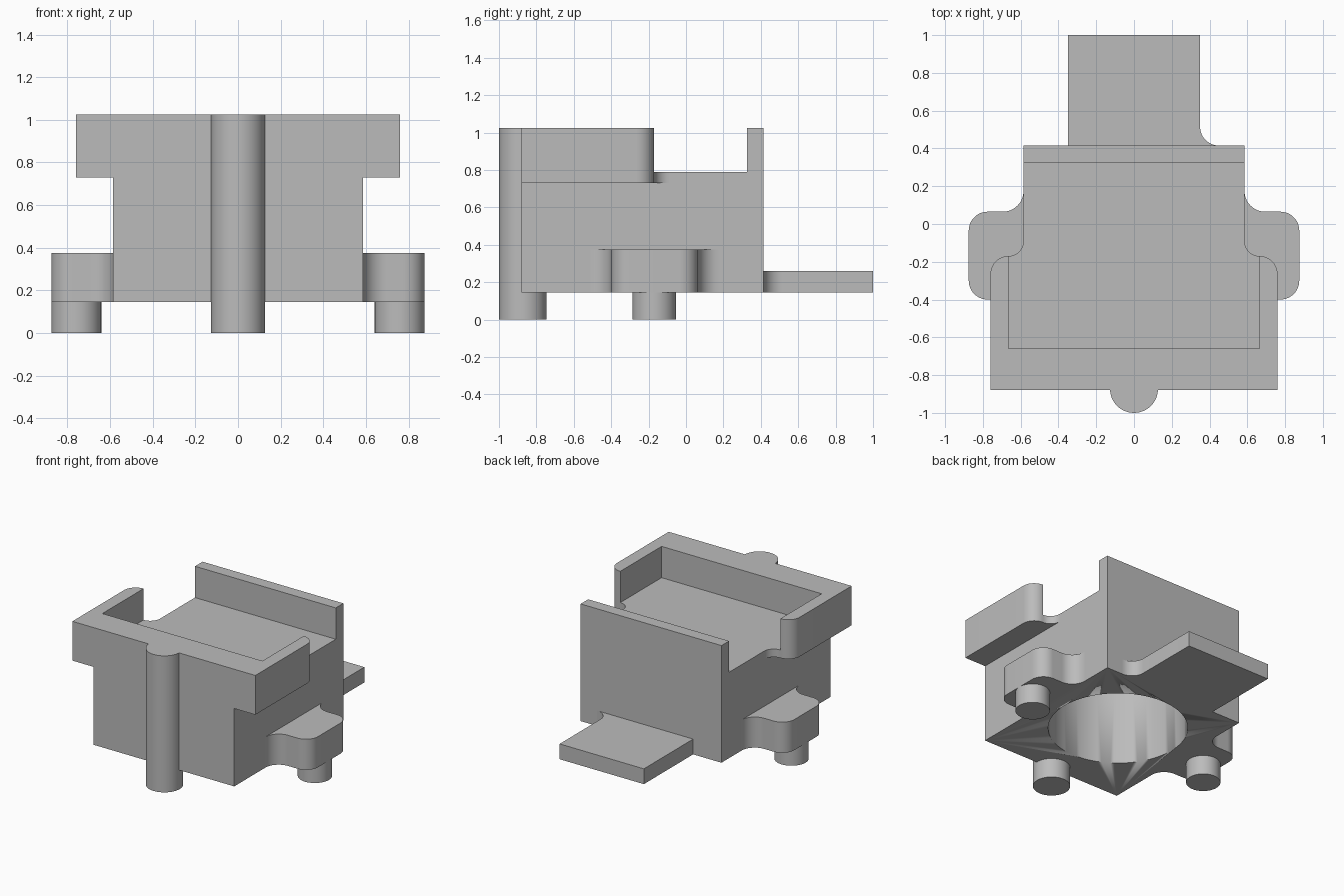
import bpy, bmesh
from math import cos, sin, radians
from mathutils import Vector

cube = bpy.data.objects.get("Cube")
if cube:
    bpy.data.objects.remove(cube, do_unlink=True)

grey = bpy.data.materials.new("plain grey")
grey.use_nodes = True
colour = (0.5, 0.5, 0.5, 1)
grey.diffuse_color = colour
grey.node_tree.nodes["Principled BSDF"].inputs["Base Color"].default_value = colour

BOTTOM, SHELF, FLOOR, TOP = 0.145, 0.73, 0.79, 1.025
HALF, FRONT, BACK, MID = 0.585, -0.88, 0.415, -0.17


def arc(cx, cy, r, start, end, steps=12):
    angles = [radians(start + (end - start) * i / steps) for i in range(steps + 1)]
    return [(cx + r * cos(a), cy + r * sin(a)) for a in angles]


def finish(obj):
    obj.data.materials.append(grey)
    bpy.ops.object.select_all(action='DESELECT')
    obj.select_set(True)
    bpy.context.view_layer.objects.active = obj
    bpy.ops.object.shade_smooth_by_angle(angle=radians(30))
    return obj


def extrude(name, outline, low, high, along_x=False, mirror=False):
    """Extrude an outline along z, or a (y, z) side profile along x."""
    bm = bmesh.new()
    place = (lambda p: (low, p[0], p[1])) if along_x else (lambda p: (p[0], p[1], low))
    face = bm.faces.new([bm.verts.new(place(p)) for p in outline])
    grown = bmesh.ops.extrude_face_region(bm, geom=[face], use_keep_orig=True)
    shift = Vector((high - low, 0, 0)) if along_x else Vector((0, 0, high - low))
    bmesh.ops.translate(bm, vec=shift,
                        verts=[g for g in grown["geom"] if isinstance(g, bmesh.types.BMVert)])
    bmesh.ops.recalc_face_normals(bm, faces=bm.faces)
    mesh = bpy.data.meshes.new(name)
    bm.to_mesh(mesh)
    bm.free()
    obj = bpy.data.objects.new(name, mesh)
    bpy.context.collection.objects.link(obj)
    if mirror:
        mod = obj.modifiers.new("mirror", 'MIRROR')
        mod.use_mirror_merge = False
    return finish(obj)


def post(name, x, y, r, low, high, mirror=False):
    return extrude(name, arc(x, y, r, 0, 360, 48)[:-1], low, high, mirror=mirror)


# Main block with its raised back wall
body = extrude("body", [(FRONT, BOTTOM), (BACK, BOTTOM), (BACK, TOP), (0.325, TOP),
                        (0.325, FLOOR), (-0.66, FLOOR), (-0.66, SHELF), (FRONT, SHELF)],
               -HALF, HALF, along_x=True)

# Round blind bore from below
bore = extrude("bore_cutter", arc(0, MID, 0.475, 0, 360, 96)[:-1], 0.05, SHELF)
bore.hide_render = True
cut = body.modifiers.new("bore", 'BOOLEAN')
cut.operation, cut.solver, cut.object = 'DIFFERENCE', 'EXACT', bore
bpy.context.view_layer.objects.active = body
bpy.ops.object.modifier_apply(modifier=cut.name)
bpy.data.objects.remove(bore, do_unlink=True)

# Overhanging front rim with rounded arm ends
arm = [(0.665, -0.66)] + arc(0.665, MID - 0.095, 0.095, 90, 0) + [(0.76, FRONT)]
extrude("front_rim", arm + [(-x, y) for x, y in reversed(arm)], SHELF, TOP)

# Floor ledges joining the arms to the block
extrude("floor_ledge", [(HALF, -0.66), (0.665, -0.66)] + arc(0.665, -0.09, 0.08, 270, 180),
        SHELF, FLOOR, mirror=True)

# Side lugs with blended sides
extrude("side_lug", arc(0.695, -0.51, 0.11, 180, 90) + arc(0.775, -0.3, 0.1, -90, 0)
        + arc(0.775, -0.035, 0.1, 0, 90) + arc(0.695, 0.175, 0.11, 270, 180),
        BOTTOM, 0.375, mirror=True)

# Rear tongue, blended on its left side only
extrude("rear_tongue", [(-0.35, BACK), (-0.35, 1), (0.35, 1)]
        + arc(0.45, 0.515, 0.1, 180, 270), BOTTOM, 0.26)

# Feet
post("side_foot", 0.758, MID, 0.117, 0, BOTTOM, mirror=True)
post("front_post", 0, -0.873, 0.127, 0, TOP)
